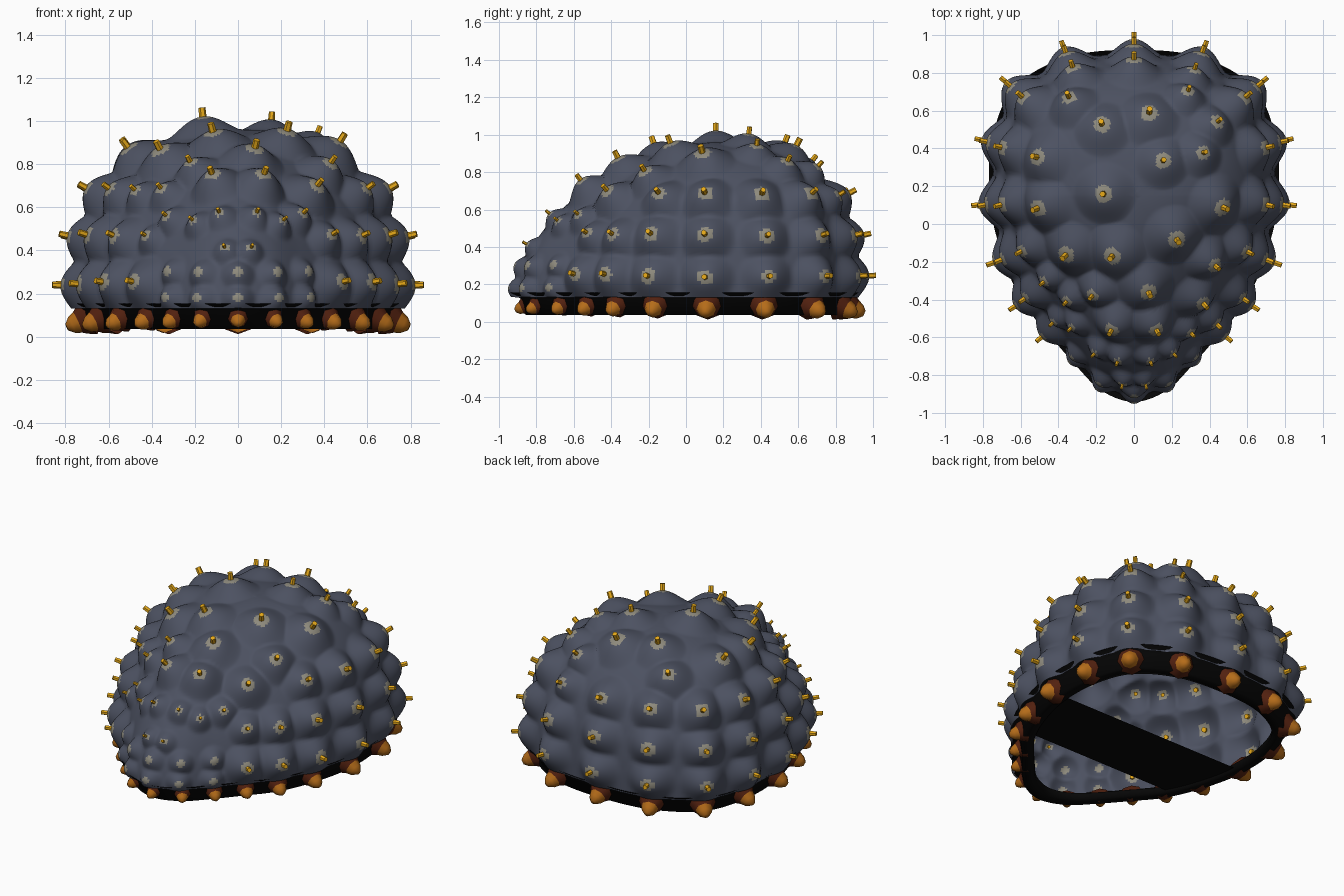
import bpy, bmesh, math
from mathutils import Vector, Matrix

if "Cube" in bpy.data.objects:
    bpy.data.objects.remove(bpy.data.objects["Cube"])


def material(name, rgb):
    m = bpy.data.materials.new(name)
    m.diffuse_color = (*rgb, 1)
    m.use_nodes = True
    m.node_tree.nodes["Principled BSDF"].inputs["Base Color"].default_value = m.diffuse_color
    return m


SLATE = material("slate", (.073, .083, .12))
TAN = material("tan", (.27, .255, .205))
GOLD = material("gold", (.8, .4, .01))
ORANGE = material("orange", (.46, .15, .01))
BROWN = material("dark brown", (.085, .015, .005))
BLACK = material("black", (.002, .002, .002))


def finish(bm, name, mats, smooth):
    me = bpy.data.meshes.new(name)
    for f in bm.faces:
        f.smooth = smooth
    bm.to_mesh(me)
    bm.free()
    for m in mats:
        me.materials.append(m)
    ob = bpy.data.objects.new(name, me)
    bpy.context.collection.objects.link(ob)
    return ob


# plan outline: right half from the front tip to the back, then mirrored
half = [(0, -.91), (.17, -.85), (.31, -.71), (.44, -.56), (.57, -.4), (.67, -.18),
        (.74, .11), (.73, .43), (.62, .7), (.35, .86), (0, .9)]
cols = half + [(-x, y) for x, y in half[-2:0:-1]]
cols = [Vector(p) for p in cols]
NC, SUB, ROWS = len(cols), 15, 100
CENTRE = Vector((0, .15))


def outline(k):
    """Closed smooth curve through the columns."""
    i, t = k // SUB, (k % SUB) / SUB
    a, b, c, d = (cols[(i + j) % NC] for j in (-1, 0, 1, 2))
    return .5 * (2 * b + (c - a) * t + (2 * a - 5 * b + 4 * c - d) * t * t
                 + (3 * b - a - 3 * c + d) * t ** 3)


N = NC * SUB
ring = [outline(k) for k in range(N)]

# smooth base of the domed shell, fuller at the sides and back than in front
bm = bmesh.new()
grid = []
for k in range(N):
    d = ring[k] - CENTRE
    s = d.normalized().y
    n = 2.5 + (.05 * s if s > 0 else .75 * s)
    line = []
    for j in range(ROWS):
        a = math.pi / 2 * j / ROWS
        p = CENTRE + d * math.cos(a) ** (2 / n)
        line.append(bm.verts.new((p.x, p.y, .13 + .83 * math.sin(a) ** (2 / n))))
    grid.append(line)
pole = bm.verts.new((CENTRE.x, CENTRE.y, .96))
for k in range(N):
    a, b = grid[k], grid[(k + 1) % N]
    for j in range(ROWS - 1):
        bm.faces.new((a[j], b[j], b[j + 1], a[j + 1]))
    bm.faces.new((a[-1], b[-1], pole))
bm.normal_update()

# bump centres: rows up each column, then a scatter over the back
bumps = []


def add_bump(v):
    gap = .17 if v.co.y > -.3 else .1
    if all((v.co - b[0]).length > gap for b in bumps):
        bumps.append((v.co.copy(), v.normal.copy()))


def add_row(i, levels):
    for z in levels:
        add_bump(min(grid[i * SUB], key=lambda v: abs(v.co.z - z)))


for i in range(NC):
    add_row(i, (.18, .29) if cols[i].y < -.6 else (.24, .45, .65))
scatter = [(-.32, .63), (.27, .67), (-.03, .78), (-.16, .51), (.08, .56), (.35, .37),
           (.15, .33), (-.47, .35), (-.15, .16), (.44, .1), (-.47, .1), (-.33, -.14),
           (-.1, -.15), (.21, -.06), (.39, -.19), (-.2, -.35), (.07, -.34), (.3, -.4),
           (-.38, -.32), (-.1, -.52), (.1, -.52), (-.3, -.52), (.27, -.55), (.08, -.7),
           (-.08, -.7), (.19, -.66), (-.19, -.66), (.05, -.82), (-.05, -.82)]
upper = [v for v in bm.verts if v.co.z > .25]
for x, y in scatter:
    add_bump(min(upper, key=lambda v: (v.co.x - x) ** 2 + (v.co.y - y) ** 2))
for i in range(NC):
    if cols[i].y > -.3:
        add_row(i, (.82,))

# give every bump a size that suits its spacing, and raise the shell there
sized = []
for p, n in bumps:
    near = min((p - q).length for q, _ in bumps if q is not p)
    r = max(.07, min(.17, .72 * near))
    height = r * (.55 if p.z < .8 else .4)
    sized.append((p, n, r, height))
moves = []
for v in bm.verts:
    best = 0
    out = v.normal
    for p, n, r, h in sized:
        dist = (v.co - p).length
        if dist < r:
            lift = h * math.cos(math.pi / 2 * dist / r) ** 1.35
            if lift > best:
                best, out = lift, (v.normal + n).normalized()
    moves.append(out * best)
for v, m in zip(bm.verts, moves):
    v.co += m
# tan spots on the bump tips
tips = [(p + n * h, n, r) for p, n, r, h in sized]
for f in bm.faces:
    c = f.calc_center_median()
    if any((c - t).length < .28 * r for t, n, r in tips):
        f.material_index = 1
finish(bm, "domed_shell", [SLATE, TAN], True)

# small golden studs on the bump tips, none low on the snout
bm = bmesh.new()
for t, n, r in tips:
    if t.y < -.7 and t.z < .36:
        continue
    length = max(.035, .36 * r)
    turn = n.to_track_quat('Z', 'Y').to_matrix().to_4x4()
    bmesh.ops.create_cone(bm, cap_ends=True, segments=6, radius1=.1 * r + .001,
                          radius2=.09 * r + .001, depth=length,
                          matrix=Matrix.Translation(t + n * length * .18) @ turn)
finish(bm, "studs", [GOLD], False)

# black rim: top lip, outer wall, underside and inner wall
bm = bmesh.new()
section = [(1.03, .155), (.97, .12), (.95, .035), (.86, .035), (.86, .07)]
loops = [[bm.verts.new((*(CENTRE + (p - CENTRE) * s), z)) for s, z in section] for p in ring]
for k in range(N):
    a, b = loops[k], loops[(k + 1) % N]
    for j in range(len(section) - 1):
        bm.faces.new((a[j], a[j + 1], b[j + 1], b[j]))
finish(bm, "rim", [BLACK], True)

# flat crosspiece under the shell
bm = bmesh.new()
steps = 10
pairs = []
for s in range(steps + 1):
    y = -.31 + .46 * s / steps
    x = min((CENTRE + (p - CENTRE) * .9 for p in ring if p.x > 0),
            key=lambda p: abs(p.y - y)).x
    pairs.append((bm.verts.new((-x, y, .045)), bm.verts.new((x, y, .045))))
for a, b in zip(pairs, pairs[1:]):
    bm.faces.new((a[0], b[0], b[1], a[1]))
finish(bm, "crosspiece", [BLACK], False)

# blunt horns around the rim: broad brown foot and orange tip
bm = bmesh.new()
for i, p in enumerate(cols):
    tangent = ring[(i * SUB + 1) % N] - ring[i * SUB - 1]
    out = Vector((tangent.y, -tangent.x, 0)).normalized()
    axis = (out + Vector((0, 0, -.45))).normalized()
    size = .66 + .34 * min(1, (p.y + .9) / .9)
    base = CENTRE + (p - CENTRE) * .95
    base = Vector((base.x, base.y, .085)) - axis * .01
    side = axis.cross(Vector((0, 0, 1))).normalized()
    up = side.cross(axis)
    prev = None
    for j, (r, d) in enumerate([(.085, 0), (.066, .035), (.052, .055), (.04, .085), (.016, .11)]):
        loop = []
        for k in range(8):
            a = math.tau * k / 8
            loop.append(bm.verts.new(base + size * (axis * d + r * (side * math.cos(a)
                                                                   + up * math.sin(a)))))
        if prev:
            for k in range(8):
                f = bm.faces.new((prev[k], prev[(k + 1) % 8], loop[(k + 1) % 8], loop[k]))
                f.material_index = 0 if j <= 2 else 1
        prev = loop
    bm.faces.new(prev).material_index = 1
bmesh.ops.recalc_face_normals(bm, faces=bm.faces)
finish(bm, "rim_horns", [BROWN, ORANGE], True)
